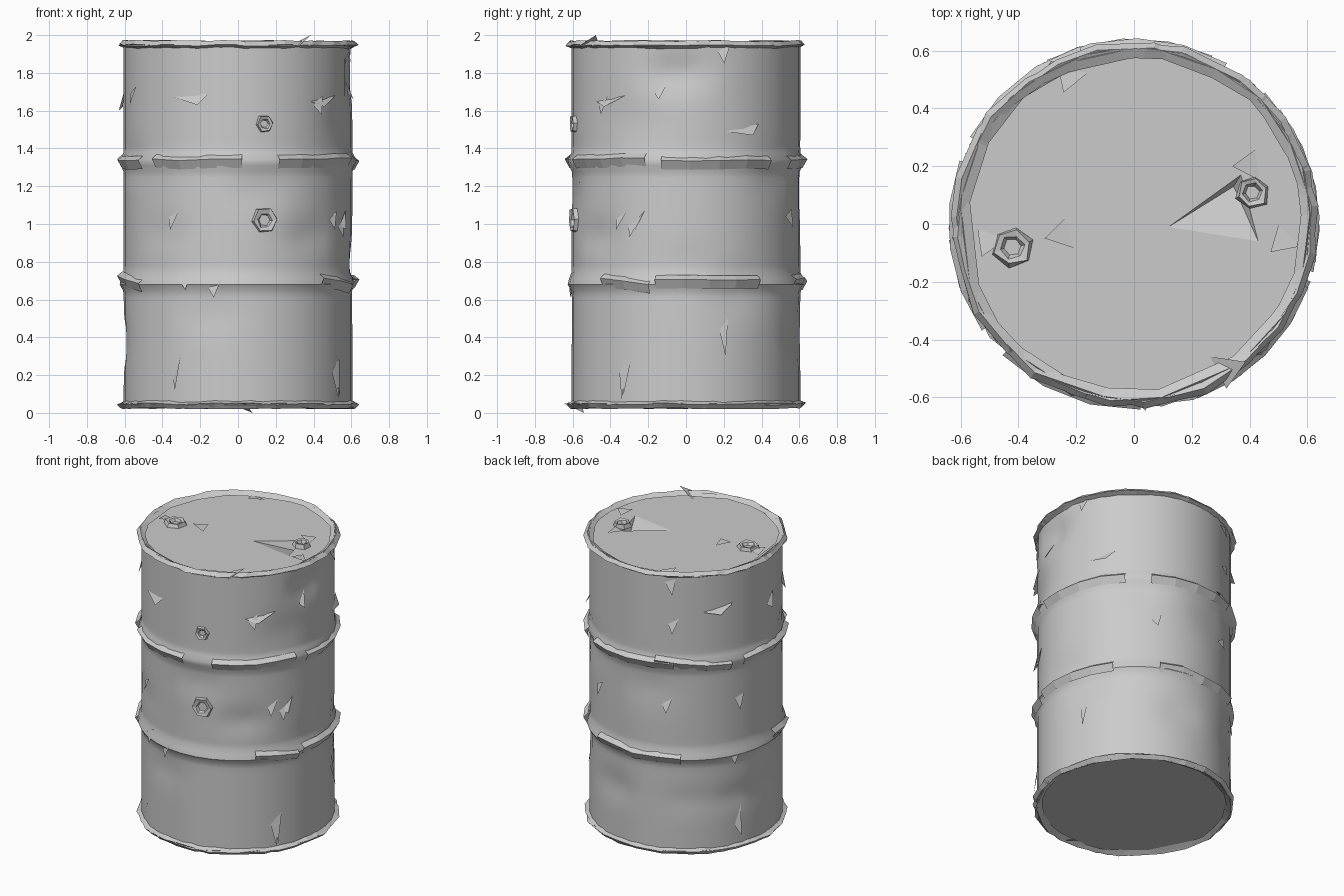
import bpy, bmesh, random
from math import sin, cos, asin, radians, degrees, exp, pi
from mathutils import Vector

rng = random.Random(7)
if "Cube" in bpy.data.objects:
    bpy.data.objects.remove(bpy.data.objects["Cube"], do_unlink=True)

GREY = (0.6, 0.6, 0.6, 1)
steel = bpy.data.materials.new("worn_grey_steel")
steel.use_nodes = True
steel.diffuse_color = GREY
steel.node_tree.nodes["Principled BSDF"].inputs["Base Color"].default_value = GREY

RADIUS, TOP, BASE = 0.605, 1.94, 0.05
LOWER_RIB, UPPER_RIB = 0.69, 1.33
FRONT, RIGHT, BACK_LEFT = -90, 0, 135


def polar(degrees_round, radius, z):
    angle = radians(degrees_round)
    return Vector((radius * cos(angle), radius * sin(angle), z))


def finish(bm, name, smooth_angle=None):
    mesh = bpy.data.meshes.new(name)
    bm.to_mesh(mesh)
    bm.free()
    mesh.materials.append(steel)
    part = bpy.data.objects.new(name, mesh)
    bpy.context.collection.objects.link(part)
    if smooth_angle:
        bpy.ops.object.select_all(action="DESELECT")
        part.select_set(True)
        bpy.context.view_layer.objects.active = part
        bpy.ops.object.shade_smooth_by_angle(angle=radians(smooth_angle))


def skin(bm, rows, closed):
    """Join successive rows of points with quads."""
    rows = [[bm.verts.new(point) for point in row] for row in rows]
    for low, high in zip(rows, rows[1:]):
        count = len(low)
        for i in range(count if closed else count - 1):
            j = (i + 1) % count
            bm.faces.new((low[i], low[j], high[j], high[i]))
    return rows


# Dented shell with two rolled ribs; the sharp dent is on the right near the top
dents = [(-5, 1.8, 0.05, 0.1)]
for step in range(14):
    dents.append((step * 77, rng.uniform(0.3, 1.8), rng.uniform(0.012, 0.028), rng.uniform(0.08, 0.14)))


def shell_radius(angle, z):
    radius = RADIUS
    for rib in (LOWER_RIB, UPPER_RIB):
        radius += 0.024 * exp(-((z - rib) / 0.03) ** 2)
    for dent_angle, dent_z, depth, size in dents:
        arc = radians((angle - dent_angle + 180) % 360 - 180) * RADIUS
        radius -= depth * exp(-(arc ** 2 + (z - dent_z) ** 2) / size ** 2)
    return radius


def on_shell(angle, z, lift):
    return polar(angle, shell_radius(angle, z) + lift, z)


ROWS = 57
bm = bmesh.new()
levels = [BASE + (TOP - BASE) * row / ROWS for row in range(ROWS + 1)]
skin(bm, [[on_shell(angle, z, 0) for angle in range(0, 360, 10)] for z in levels], True)
finish(bm, "drum_shell", 40)


# Flat ends, with a folded dent in the lid
def outline(bm, z):
    ring = [bm.verts.new(polar(angle, RADIUS, z)) for angle in range(0, 360, 10)]
    return [bm.edges.new((ring[i - 1], ring[i])) for i in range(len(ring))]


bm = bmesh.new()
rim_edges = outline(bm, TOP)
corners = [bm.verts.new((x, y, TOP)) for x, y in ((0.12, -0.01), (0.43, -0.06), (0.37, 0.17))]
sides = [(corners[i], corners[(i + 1) % 3]) for i in range(3)]
fold_edges = [bm.edges.new(side) for side in sides]
bmesh.ops.triangle_fill(bm, edges=rim_edges + fold_edges, use_beauty=True, normal=(0, 0, 1))
for face in [face for face in bm.faces if set(face.verts) == set(corners)]:
    bm.faces.remove(face)
pit = bm.verts.new((0.345, 0.13, TOP - 0.06))
for start, end in sides:
    bm.faces.new((start, end, pit))
finish(bm, "lid")

bm = bmesh.new()
bmesh.ops.triangle_fill(bm, edges=outline(bm, BASE), use_beauty=True, normal=(0, 0, -1))
bm.normal_update()
for face in bm.faces:
    if face.normal.z > 0:
        face.normal_flip()
finish(bm, "base_plate")


# Bent rims made of overlapping ragged hoops
def rim(name, z, up):
    bm = bmesh.new()
    for layer, count in enumerate((22, 17, 26)):
        rows = [[], [], [], []]
        for i in range(count):
            angle = 360 * i / count + layer * 7 + rng.uniform(-5, 5)
            lift = up * rng.uniform(-0.004, 0.008)
            out = rng.uniform(-0.008, 0.018)
            section = ((-0.005, -0.015), (0.02 + out, 0), (0.005 + out / 2, 0.022), (out - 0.025, 0.006))
            for row, (offset, height) in zip(rows, section):
                row.append(polar(angle, RADIUS + offset, z + up * height + lift))
        skin(bm, rows[::up], True)
    finish(bm, name)


rim("top_rim", TOP + 0.005, 1)
rim("bottom_rim", BASE, -1)


# Sprung lengths of rib
def rib_strip(name, start, end, rib, tilt):
    bm = bmesh.new()
    count = max(2, round((end - start) / 14))
    rows = [[], [], []]
    for i in range(count + 1):
        part = i / count
        angle = start + (end - start) * part
        z = rib + tilt * (part - 0.5) + rng.uniform(-0.008, 0.008)
        for row, drop, out in zip(rows, (-0.035, 0.012, 0.035), (0.012, 0.038, 0.008)):
            row.append(polar(angle, RADIUS + out, z + drop))
    skin(bm, rows, False)
    finish(bm, name)


strips = {
    LOWER_RIB: [(-45, -18), (-15, 38), (65, 122), (185, 215)],
    UPPER_RIB: [(-135, -88), (-70, -20), (-12, 45), (60, 118), (107, 152), (160, 215)],
}
for rib, spans in strips.items():
    label = "lower" if rib == LOWER_RIB else "upper"
    for i, (start, end) in enumerate(spans):
        rib_strip(f"{label}_rib_strip_{i + 1}", start, end, rib, rng.uniform(-0.04, 0.02))


# Torn metal flakes: a lifted triangle at each place on a side
def flake(name, facing, across, z, width, height):
    angle = facing + degrees(asin(across / RADIUS))
    spread = degrees(width / RADIUS) / 2
    bm = bmesh.new()
    points = [on_shell(angle - spread, z + height * rng.uniform(-0.3, 0.3), 0.004),
              on_shell(angle + spread * rng.uniform(-0.5, 0.5), z - height / 2, 0.028),
              on_shell(angle + spread, z + height / 2, 0.004)]
    verts = [bm.verts.new(point) for point in points]
    bm.faces.new(verts)
    finish(bm, name)


small_flakes = {
    FRONT: [(-0.34, 1.02), (-0.28, 0.7), (-0.12, 0.66), (0.42, 1.63), (-0.55, 1.68), (0.54, 0.98)],
    RIGHT: [(-0.13, 1.71), (0.2, 1.9), (-0.34, 1.02), (-0.25, 1.02), (0.54, 1.03)],
    BACK_LEFT: [(-0.18, 1.6), (-0.22, 1.05), (0.21, 0.67), (0.24, 1.04), (-0.2, 1.87), (0.46, 1.65)],
}
wide_flakes = {FRONT: [(-0.25, 1.66)], RIGHT: [(-0.4, 1.65), (0.3, 1.5)], BACK_LEFT: [(0.1, 1.7)]}
tall_flakes = {FRONT: [(-0.32, 0.22), (0.52, 0.19)], RIGHT: [(0.2, 0.4), (-0.33, 0.17)],
               BACK_LEFT: [(0.23, 0.22)]}
sides_named = {FRONT: "front", RIGHT: "right", BACK_LEFT: "back_left"}
kinds = (("small", small_flakes, 0.07, 0.1), ("wide", wide_flakes, 0.2, 0.06), ("tall", tall_flakes, 0.05, 0.2))
for kind, places, width, height in kinds:
    for facing, spots in places.items():
        for i, (across, z) in enumerate(spots):
            flake(f"{sides_named[facing]}_{kind}_flake_{i + 1}", facing, across, z, width, height)


# Crumpled plugs on the lid and bullet holes on the front
def plug(name, centre, axis, radius, height):
    bm = bmesh.new()
    turn = Vector((0, 0, 1)).rotation_difference(axis)
    rows = []
    for scale, rise in ((1, 0), (0.85, 1), (0.55, 0.8), (0.4, 0.1)):
        rows.append([centre + turn @ (polar(60 * i + 20 * scale, radius * scale, rise * height)
                     * rng.uniform(0.9, 1.1)) for i in range(6)])
    bm.faces.new(skin(bm, rows, True)[-1])
    finish(bm, name)


plug("large_bung", Vector((-0.42, -0.08, TOP)), Vector((0, 0, 1)), 0.075, 0.025)
plug("small_bung", Vector((0.41, 0.11, TOP)), Vector((0, 0, 1)), 0.06, 0.03)
hole_angle = FRONT + 13.4
for name, z, radius in (("upper_bullet_hole", 1.53, 0.05), ("lower_bullet_hole", 1.02, 0.075)):
    plug(name, on_shell(hole_angle, z, -0.006), polar(hole_angle, 1, 0), radius, 0.025)


# Bent rim points and scraps on the lid: a triangle with one raised corner
def scrap(name, x, y, base, rise, size):
    heading = rng.uniform(0, 2 * pi)
    bm = bmesh.new()
    verts = []
    for turn, z in ((0, base), (2.2, base), (4.1, base + rise)):
        verts.append(bm.verts.new((x + size * cos(heading + turn), y + size * sin(heading + turn), z)))
    bm.faces.new(verts)
    finish(bm, name)


scrap("high_rim_point", 0.32, -0.5, TOP, 0.06, 0.07)
scrap("low_rim_point", 0.02, -0.58, BASE, -BASE, 0.07)
for i, (x, y) in enumerate(((0.52, -0.06), (0.4, 0.2), (-0.25, -0.04), (-0.5, -0.06), (-0.22, 0.51))):
    scrap(f"lid_scrap_{i + 1}", x, y, TOP + 0.005, 0.015, 0.06)
